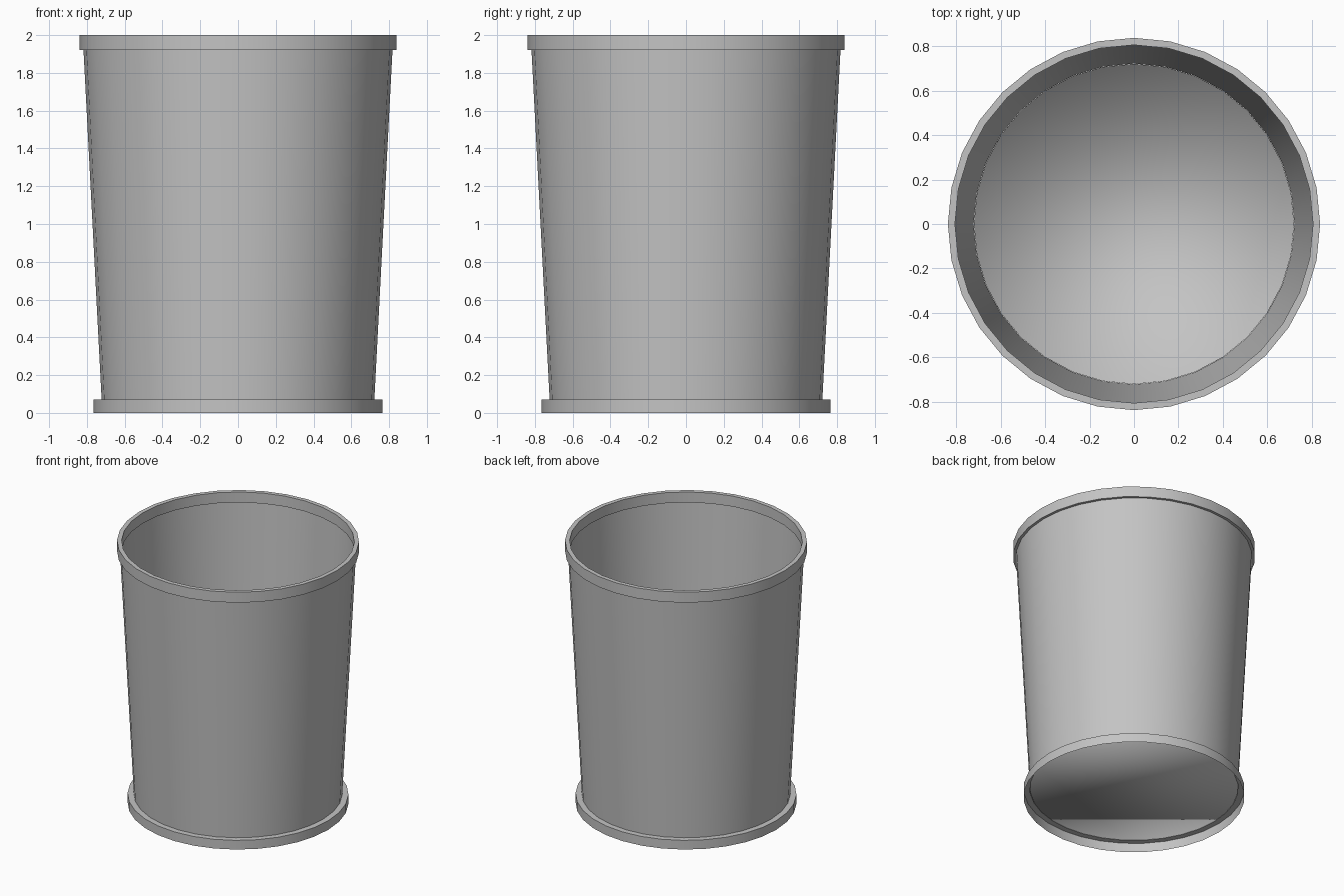
import bpy
import bmesh
from math import cos, sin, tau, radians

SIDES = 32
FOOT_TOP, RIM_BASE, TOP = 0.07, 1.92, 2.0
BASE_R, WALL_TOP_R = 0.722, 0.818

cube = bpy.data.objects.get("Cube")
if cube:
    bpy.data.objects.remove(cube, do_unlink=True)

grey = bpy.data.materials.new("plain grey")
grey.use_nodes = True
colour = (0.55, 0.55, 0.55, 1)
grey.diffuse_color = colour
grey.node_tree.nodes["Principled BSDF"].inputs["Base Color"].default_value = colour


def lathe(name, profile, closed=False, floor=False, sharp=30):
    """Spin a (radius, height) profile; closed joins its ends, floor caps its first ring."""
    bm = bmesh.new()
    rings = [[bm.verts.new((r * cos(tau * i / SIDES), r * sin(tau * i / SIDES), z))
              for i in range(SIDES)] for r, z in profile]
    pairs = list(zip(rings, rings[1:]))
    if closed:
        pairs.append((rings[-1], rings[0]))
    for a, b in pairs:
        for i in range(SIDES):
            j = (i + 1) % SIDES
            bm.faces.new((a[i], a[j], b[j], b[i]))
    if floor:
        # Inner faces look inward, so the cap looks up
        bmesh.ops.reverse_faces(bm, faces=bm.faces[:])
        bm.faces.new(rings[0])
    mesh = bpy.data.meshes.new(name)
    bm.to_mesh(mesh)
    bm.free()
    mesh.materials.append(grey)
    obj = bpy.data.objects.new(name, mesh)
    bpy.context.collection.objects.link(obj)
    bpy.ops.object.select_all(action="DESELECT")
    obj.select_set(True)
    bpy.context.view_layer.objects.active = obj
    if sharp:
        bpy.ops.object.shade_smooth_by_angle(angle=radians(sharp))
    else:
        bpy.ops.object.shade_smooth()
    return obj


# Tapered thin wall
lathe("wall", [(BASE_R, FOOT_TOP), (WALL_TOP_R, RIM_BASE)])

# Floor with a tiny upturned lip, shaded softly into the lip
lathe("floor", [(BASE_R - 0.002, FOOT_TOP), (BASE_R - 0.001, FOOT_TOP + 0.01)],
      floor=True, sharp=0)

# Foot: open skirt flaring out below the wall
lathe("foot", [(0.765, 0), (0.765, FOOT_TOP), (BASE_R, FOOT_TOP)])

# Rim: closed band around the mouth
lathe("rim", [(0.806, RIM_BASE), (0.838, RIM_BASE), (0.838, TOP), (0.806, TOP)], closed=True)
